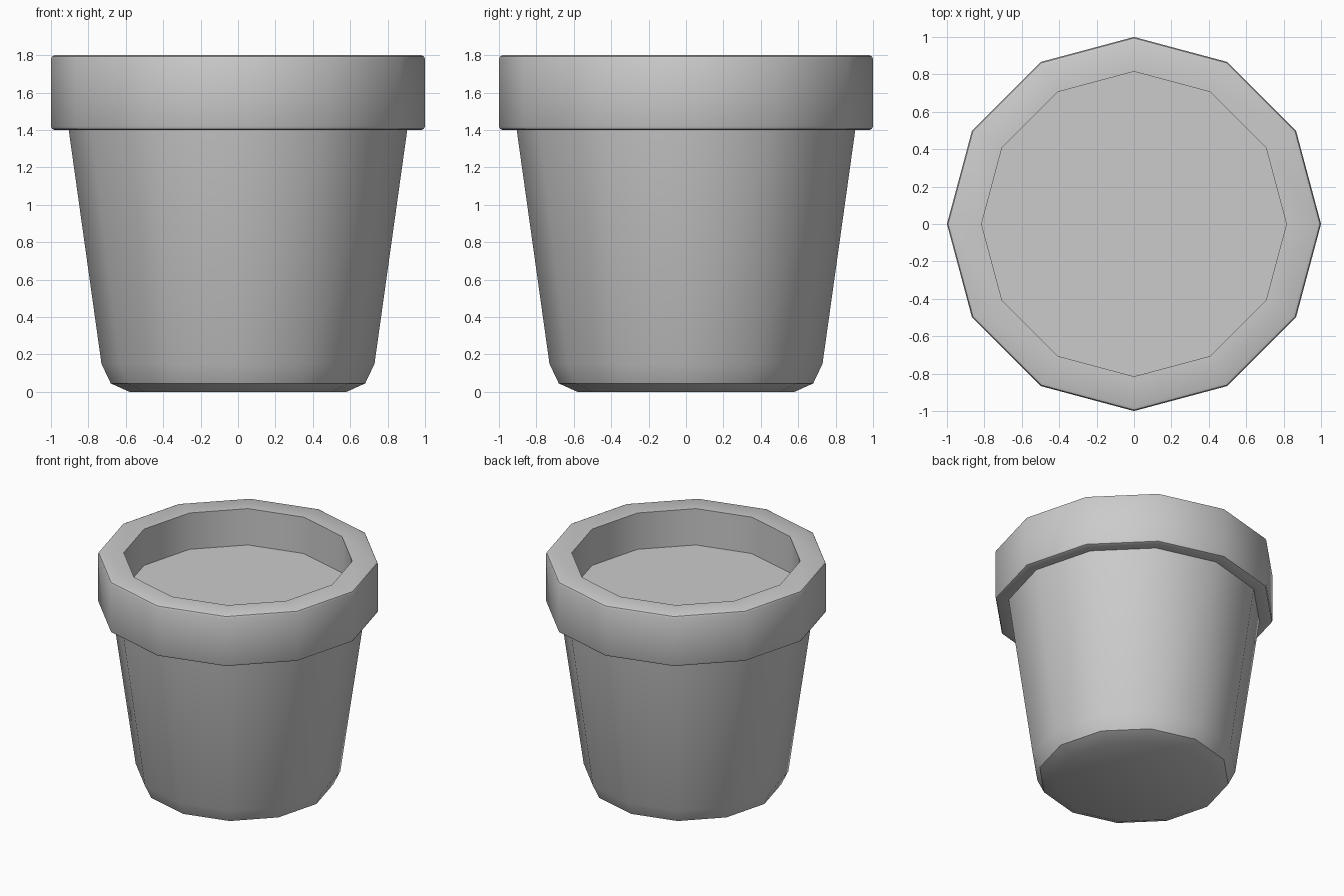
import bpy, bmesh
from math import cos, sin, pi, radians

if "Cube" in bpy.data.objects:
    bpy.data.objects.remove(bpy.data.objects["Cube"])

SIDES = 12


def lathe(name, profile, cap_first=False, cap_last=False):
    """Revolve (radius, z) points into a 12-sided body."""
    bm = bmesh.new()
    rings = [[bm.verts.new((r * cos(2 * pi * i / SIDES), r * sin(2 * pi * i / SIDES), z))
              for i in range(SIDES)] for r, z in profile]
    for low, high in zip(rings, rings[1:]):
        for i in range(SIDES):
            j = (i + 1) % SIDES
            bm.faces.new((low[i], low[j], high[j], high[i]))
    if cap_first:
        bm.faces.new(rings[0][::-1])
    if cap_last:
        bm.faces.new(rings[-1])
    mesh = bpy.data.meshes.new(name)
    bm.to_mesh(mesh)
    bm.free()
    obj = bpy.data.objects.new(name, mesh)
    bpy.context.collection.objects.link(obj)
    bpy.ops.object.select_all(action='DESELECT')
    obj.select_set(True)
    bpy.context.view_layer.objects.active = obj
    bpy.ops.object.shade_smooth_by_angle(angle=radians(38))
    return obj


SOIL_Z = 1.515

# Tapered pot with chamfered foot, overhanging rim and inner wall
lathe("pot", [
    (0.58, 0), (0.68, 0.045), (0.73, 0.15), (0.905, 1.40),
    (0.98, 1.40), (0.994, 1.406), (1.0, 1.42),
    (1.0, 1.78), (0.994, 1.794), (0.98, 1.80),
    (0.815, 1.80), (0.815, SOIL_Z),
], cap_first=True)

# Flat soil surface inside the rim
lathe("soil", [(0.815, SOIL_Z), (0.4, SOIL_Z)], cap_last=True)
